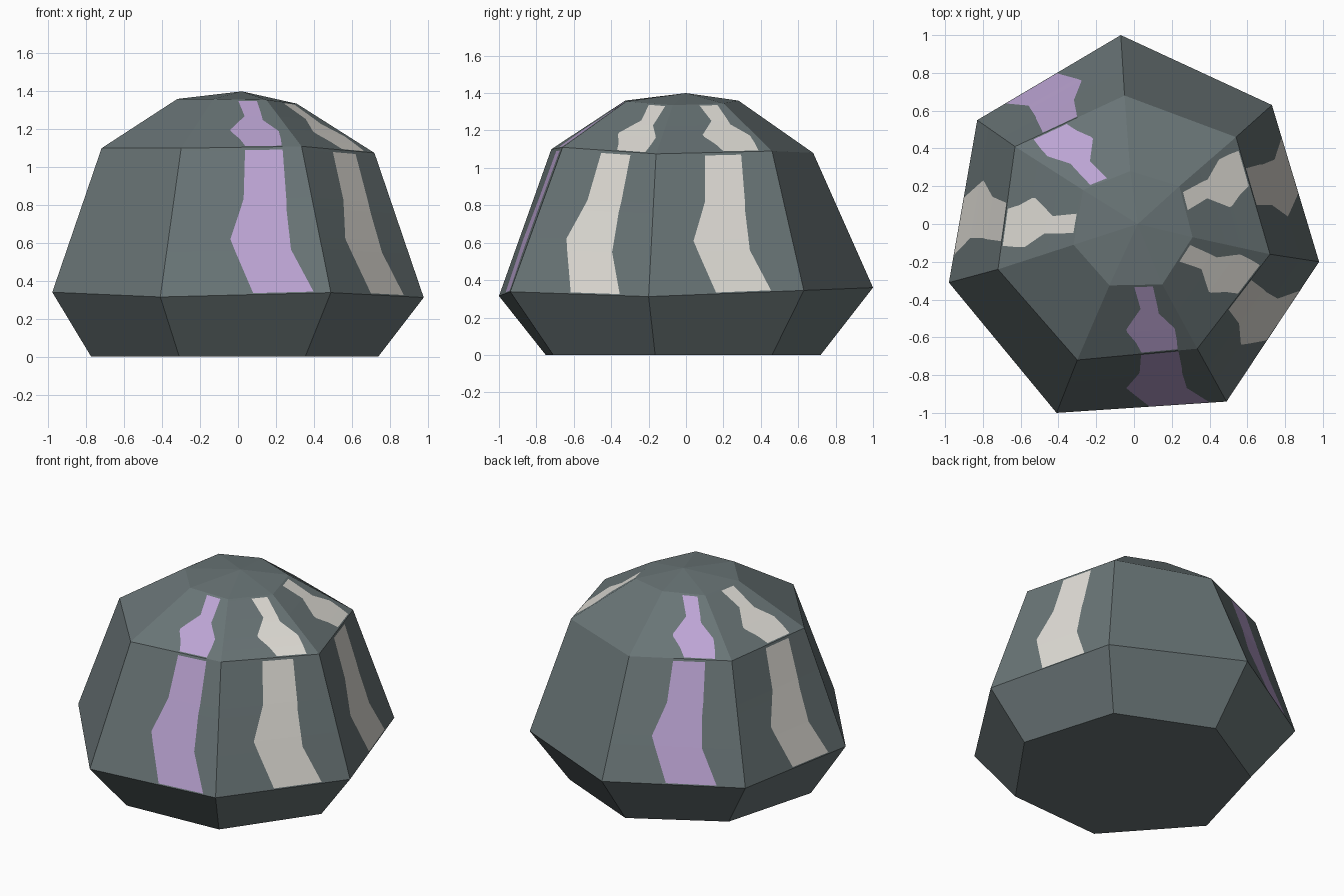
import bpy
import bmesh
from mathutils import Vector

default_cube = bpy.data.objects.get("Cube")
if default_cube:
    bpy.data.objects.remove(default_cube, do_unlink=True)


def make_material(name, red, green, blue):
    colour = (red, green, blue, 1.0)
    material = bpy.data.materials.new(name)
    material.use_nodes = True
    material.diffuse_color = colour
    shader = next(n for n in material.node_tree.nodes if n.type == 'BSDF_PRINCIPLED')
    shader.inputs["Base Color"].default_value = colour
    return material


STONE, PURPLE, CREAM = range(3)
materials = [
    make_material("slate stone", .14, .175, .18),
    make_material("purple streak", .50, .37, .65),
    make_material("cream streak", .74, .72, .67),
]

# Uneven seven-sided rings, counter-clockwise from the front
base = [(-.31, -.75, 0), (.355, -.71, 0), (.74, -.165, 0), (.55, .46, 0),
        (-.05, .72, 0), (-.6, .4, 0), (-.775, -.23, 0)]
waist = [(-.41, -1, .315), (.49, -.94, .338), (.98, -.2, .312), (.73, .63, .345),
         (-.07, 1, .36), (-.83, .55, .345), (-.98, -.31, .34)]
shoulder = [(-.3, -.72, 1.1), (.335, -.66, 1.11), (.72, -.16, 1.075), (.54, .46, 1.09),
            (-.05, .68, 1.08), (-.63, .41, 1.1), (-.72, -.24, 1.1)]
crown = [(-.13, -.325, 1.36), (.15, -.32, 1.355), (.31, -.07, 1.335), (.24, .2, 1.345),
         (-.02, .28, 1.36), (-.27, .18, 1.36), (-.32, -.11, 1.36)]
rings = [[Vector(p) for p in ring] for ring in (base, waist, shoulder, crown)]
apex = Vector((.02, 0, 1.4))
SIDES = len(base)

# Jagged streak outlines on a side: height, left edge, right edge
lower_streak = [(.01, .545, .9), (.3, .44, .8), (.38, .41, .802),
                (.58, .48, .806), (.65, .506, .815), (.98, .53, .84)]
upper_streak = [(.02, .535, .84), (.17, .49, .865), (.33, .4, .886), (.37, .39, .87),
                (.57, .5, .77), (.65, .555, .78), (.97, .47, .81)]

# Streaked sides: colour, sideways shift of the lower and upper streak
streaks = {0: (PURPLE, 0, 0), 1: (CREAM, -.11, .04), 2: (CREAM, -.11, .05),
           4: (PURPLE, -.1, 0), 5: (CREAM, -.07, -.03)}

bm = bmesh.new()


def add_face(points, material=STONE):
    face = bm.faces.new([bm.verts.new(p) for p in points])
    face.material_index = material


def add_side(corners, outline=None, shift=0, colour=STONE):
    """Fill one side, cutting a streak into it when an outline is given."""
    a, b, c, d = corners
    if outline is None:
        add_face(corners)
        return

    def at(u, v):
        return a.lerp(d, v).lerp(b.lerp(c, v), u)

    rows = [(v, left + shift, right + shift) for v, left, right in outline]
    rows = [(0, *rows[0][1:])] + rows + [(1, *rows[-1][1:])]
    for index, (low, high) in enumerate(zip(rows, rows[1:])):
        margin = index in (0, len(rows) - 2)
        lows = (0, low[1], low[2], 1)
        highs = (0, high[1], high[2], 1)
        for k in range(3):
            quad = [at(lows[k], low[0]), at(lows[k + 1], low[0]),
                    at(highs[k + 1], high[0]), at(highs[k], high[0])]
            add_face(quad, colour if k == 1 and not margin else STONE)


# Underside, side bands and cap
add_face(reversed(rings[0]))
for i in range(SIDES):
    j = (i + 1) % SIDES
    for band in range(3):
        low, high = rings[band], rings[band + 1]
        corners = (low[i], low[j], high[j], high[i])
        if band and i in streaks:
            colour, *shifts = streaks[i]
            outline = (lower_streak, upper_streak)[band - 1]
            add_side(corners, outline, shifts[band - 1], colour)
        else:
            add_side(corners)
    add_face((rings[3][i], rings[3][j], apex))

bmesh.ops.remove_doubles(bm, verts=bm.verts, dist=.0005)

# Faceted boulder with inlaid streaks
mesh = bpy.data.meshes.new("streaked_boulder")
bm.to_mesh(mesh)
bm.free()
for material in materials:
    mesh.materials.append(material)
boulder = bpy.data.objects.new("streaked_boulder", mesh)
bpy.context.collection.objects.link(boulder)
